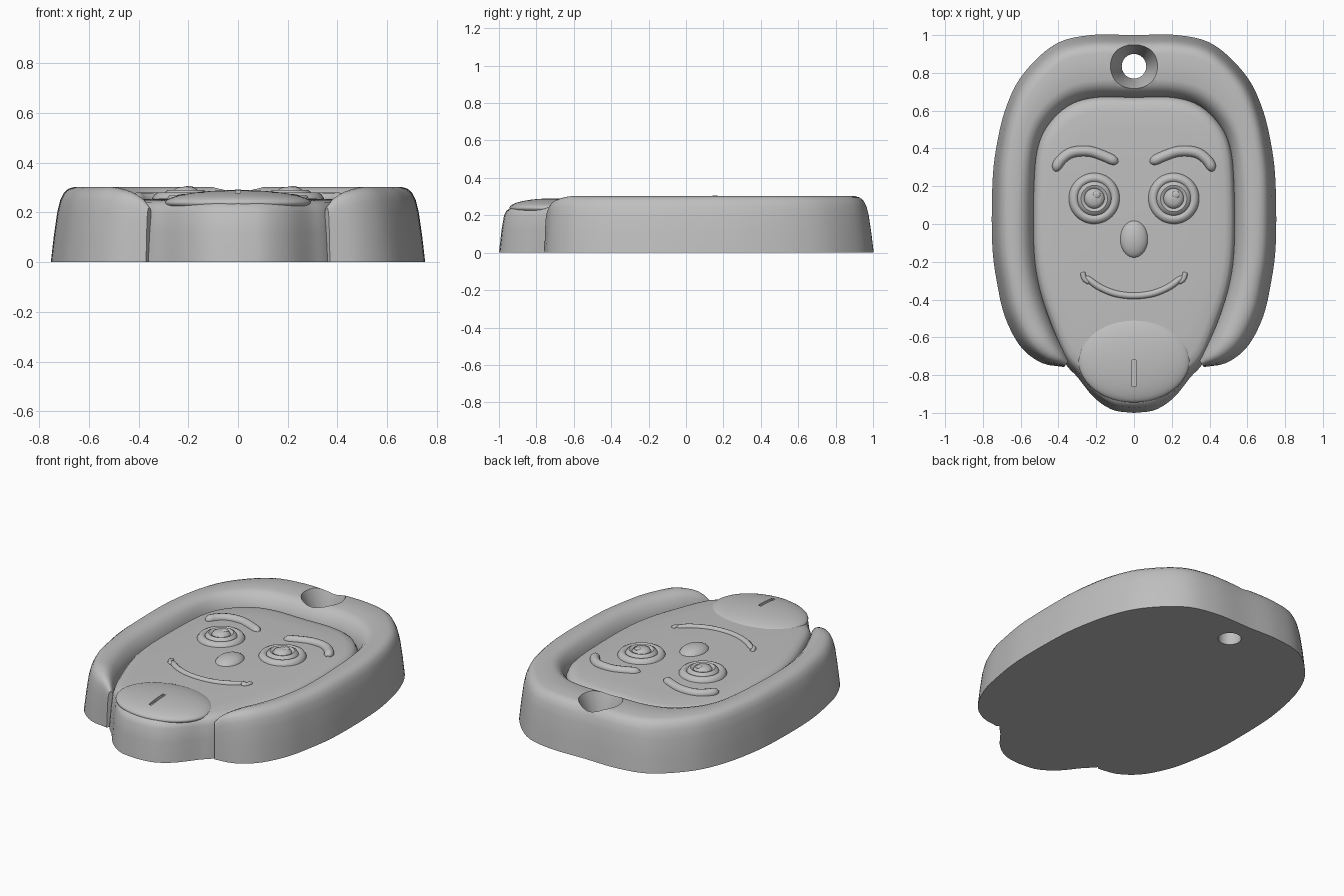
import bpy, bmesh, math
from mathutils import Vector

cube = bpy.data.objects.get("Cube")
if cube:
    bpy.data.objects.remove(cube, do_unlink=True)

grey = bpy.data.materials.new("plain_grey")
grey.use_nodes = True
grey.diffuse_color = (0.52, 0.52, 0.52, 1)
grey.node_tree.nodes["Principled BSDF"].inputs["Base Color"].default_value = grey.diffuse_color


def spline(pts, count):
    """Smooth curve through the points, resampled to even spacing."""
    p = [Vector(q) for q in pts]
    p = [2 * p[0] - p[1]] + p + [2 * p[-1] - p[-2]]
    dense = []
    for a, b, c, d in zip(p, p[1:], p[2:], p[3:]):
        for i in range(24):
            t = i / 24
            dense.append(b + (c - a) * t / 2 + (2 * a - 5 * b + 4 * c - d) * t**2 / 2
                         + (3 * b - a - 3 * c + d) * t**3 / 2)
    dense.append(p[-2])
    dist = [0.0]
    for a, b in zip(dense, dense[1:]):
        dist.append(dist[-1] + (b - a).length)
    out, k = [], 0
    for i in range(count):
        s = dist[-1] * i / (count - 1)
        while k < len(dist) - 2 and dist[k + 1] < s:
            k += 1
        out.append(dense[k].lerp(dense[k + 1], (s - dist[k]) / (dist[k + 1] - dist[k])))
    return out


def mirrored(right):
    """Left-to-right path from a right half that starts on the centre line."""
    return [(-x, y) for x, y in reversed(right[1:])] + right


def finish(obj, angle=40):
    obj.data.materials.clear()
    obj.data.materials.append(grey)
    bpy.ops.object.select_all(action="DESELECT")
    obj.select_set(True)
    bpy.context.view_layer.objects.active = obj
    bpy.ops.object.shade_smooth_by_angle(angle=math.radians(angle))
    return obj


def loft(name, rings, wrap_rings=False):
    """Skin closed loops of points; cap the two ends."""
    bm = bmesh.new()
    loops = [[bm.verts.new(v) for v in ring] for ring in rings]
    for a, b in zip(loops, loops[1:]):
        for i in range(len(a)):
            j = (i + 1) % len(a)
            bm.faces.new((a[i], a[j], b[j], b[i]))
    bm.faces.new(loops[0])
    bm.faces.new(loops[-1])
    bmesh.ops.recalc_face_normals(bm, faces=bm.faces)
    mesh = bpy.data.meshes.new(name)
    bm.to_mesh(mesh)
    bm.free()
    obj = bpy.data.objects.new(name, mesh)
    bpy.context.collection.objects.link(obj)
    return finish(obj)


def lathe(name, profile, centre, steps=48):
    """Turned shape from (radius, height) pairs."""
    cx, cy, cz = centre
    angles = [math.tau * i / steps for i in range(steps)]
    return loft(name, [[(cx + r * math.cos(a), cy + r * math.sin(a), cz + z) for a in angles]
                       for r, z in profile])


def ellipsoid(name, centre, size):
    bpy.ops.mesh.primitive_uv_sphere_add(segments=48, ring_count=24, radius=1, location=centre)
    obj = bpy.context.object
    obj.name = name
    obj.scale = size
    return finish(obj)


def tube(name, pts, radius, z):
    """Raised rounded bead along a path."""
    path = spline(pts, 40)
    curve = bpy.data.curves.new(name, "CURVE")
    curve.dimensions = "3D"
    curve.bevel_depth = radius
    curve.bevel_resolution = 4
    line = curve.splines.new("POLY")
    line.points.add(len(path) - 1)
    for i, (pt, p) in enumerate(zip(line.points, path)):
        pt.co = (p.x, p.y, z, 1)
        end = min(i, len(path) - 1 - i) / 4
        pt.radius = math.sqrt(max(0.05, 1 - max(0, 1 - end) ** 2))
    obj = bpy.data.objects.new(name, curve)
    bpy.context.collection.objects.link(obj)
    bpy.ops.object.select_all(action="DESELECT")
    obj.select_set(True)
    bpy.context.view_layer.objects.active = obj
    bpy.ops.object.convert(target="MESH")
    return finish(bpy.context.object)


def cut(obj, cutter):
    cutter.hide_render = True
    mod = obj.modifiers.new("cut", "BOOLEAN")
    mod.operation = "DIFFERENCE"
    mod.solver = "EXACT"
    mod.object = cutter
    bpy.ops.object.select_all(action="DESELECT")
    bpy.context.view_layer.objects.active = obj
    obj.select_set(True)
    bpy.ops.object.modifier_apply(modifier=mod.name)
    bpy.data.objects.remove(cutter, do_unlink=True)
    finish(obj)


# Hair: rolled horseshoe between an outer and an inner outline
outer_half = [(0, 1), (0.23, 1), (0.42, 0.95), (0.59, 0.79), (0.68, 0.61), (0.73, 0.4), (0.75, 0.2),
              (0.75, -0.12), (0.72, -0.34), (0.68, -0.5), (0.6, -0.65), (0.49, -0.735), (0.37, -0.757)]
inner_half = [(0, 0.67), (0.2, 0.67), (0.34, 0.63), (0.45, 0.53), (0.51, 0.4), (0.53, 0.19),
              (0.53, -0.13), (0.5, -0.34), (0.43, -0.55), (0.345, -0.72)]
outer = spline(mirrored(outer_half), 121)
inner = spline(mirrored(inner_half), 121)
outside = [(0, 0), (0.012, 0.1), (0.027, 0.2), (0.04, 0.25), (0.055, 0.279), (0.075, 0.295), (0.1, 0.302)]
inside = [(0.09, 0.302), (0.06, 0.293), (0.035, 0.273), (0.015, 0.242), (0, 0.205)]
sections = []
for o, i in zip(outer, inner):
    width = (i - o).length
    side = (i - o) / width
    squeeze = min(1, width / 0.215)
    low = 0.67 + 0.33 * math.sqrt(min(1, max(0, width - 0.04) / 0.15))
    ring = [(*(o + side * d * squeeze), z * low) for d, z in outside]
    ring += [(*(i - side * d * squeeze), max(0.2, z * low)) for d, z in inside]
    sections.append(ring + [(i.x, i.y, 0)])
hair = loft("hair", sections)

# Flared hole for the ring
hole = [(0.065, -0.1), (0.065, 0.14), (0.125, 0.302), (0.14, 0.342)]
cut(hair, lathe("hole_cutter", hole, (0, 0.835, 0)))

# Face plate with chin, domed towards the middle
face_half = [(x * 1.03, (y + 0.1) * 1.03 - 0.1) for x, y in inner_half[:-1]]
face_half += [(0.37, -0.73), (0.3, -0.81), (0.21, -0.92), (0.11, -0.985), (0, -1)]
half = spline(face_half, 90)
outline = half + [Vector((-p.x, p.y)) for p in reversed(half[1:-1])]
levels = [(1, 0), (0.985, 0.12), (0.97, 0.2), (0.955, 0.225), (0.93, 0.24), (0.88, 0.248),
          (0.75, 0.253), (0.5, 0.257), (0.25, 0.26), (0.02, 0.26)]
loft("face", [[(p.x * s, (p.y + 0.1) * s - 0.1, z) for p in outline] for s, z in levels])

# Chin pad with its slot
chin = ellipsoid("chin", (0, -0.72, 0.238), (0.295, 0.225, 0.052))
bpy.ops.mesh.primitive_cube_add(size=1, location=(0, -0.79, 0.3))
slot = bpy.context.object
slot.scale = (0.02, 0.14, 0.06)
cut(chin, slot)

# Nose
ellipsoid("nose", (0, -0.08, 0.25), (0.075, 0.1, 0.042))

# Eyes and eyebrows
eye = [(0.137, -0.02), (0.135, 0.004), (0.125, 0.02), (0.11, 0.027), (0.097, 0.025), (0.09, 0.018),
       (0.082, 0.03), (0.07, 0.037), (0.06, 0.034), (0.053, 0.027), (0.045, 0.04), (0.03, 0.047),
       (0.004, 0.05)]
brow = [(0.42, 0.28), (0.39, 0.335), (0.33, 0.378), (0.24, 0.385), (0.16, 0.36), (0.085, 0.325)]
for label, s in (("left", 1), ("right", -1)):
    lathe(label + "_eye", eye, (0.21 * s, 0.135, 0.254))
    ellipsoid(label + "_eye_glint", (0.21 * s + 0.012, 0.155, 0.298), (0.02, 0.02, 0.009))
    tube(label + "_eyebrow", [(x * s, y) for x, y in brow], 0.028, 0.253)
    tube(label + "_smile_end", [(0.272 * s, -0.255), (0.262 * s, -0.29), (0.235 * s, -0.31)], 0.014, 0.255)

# Smile
tube("smile", mirrored([(0, -0.38), (0.1, -0.368), (0.19, -0.33), (0.26, -0.275)]), 0.018, 0.256)
